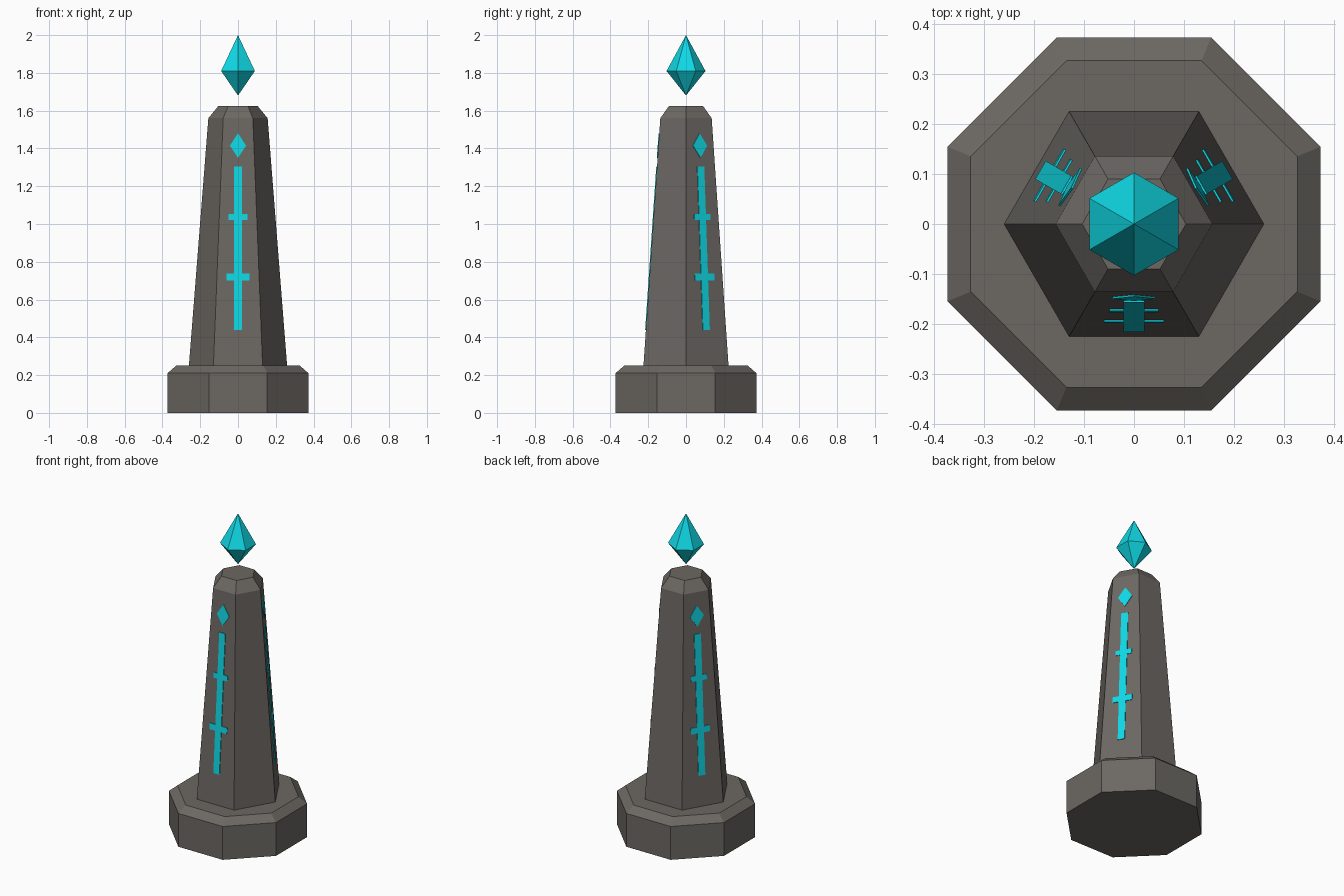
import bpy
import bmesh
from math import cos, sin, pi, radians
from mathutils import Matrix, Vector

cube = bpy.data.objects.get("Cube")
if cube:
    bpy.data.objects.remove(cube, do_unlink=True)


def make_material(name, rgb):
    mat = bpy.data.materials.new(name)
    mat.use_nodes = True
    mat.diffuse_color = (*rgb, 1)
    mat.node_tree.nodes["Principled BSDF"].inputs["Base Color"].default_value = (*rgb, 1)
    return mat


stone = make_material("warm grey stone", (0.15, 0.138, 0.125))
cyan = make_material("glowing cyan", (0.005, 0.69, 0.78))


def add_object(name, bm, mat):
    bmesh.ops.recalc_face_normals(bm, faces=bm.faces)
    mesh = bpy.data.meshes.new(name)
    bm.to_mesh(mesh)
    bm.free()
    mesh.materials.append(mat)
    obj = bpy.data.objects.new(name, mesh)
    bpy.context.collection.objects.link(obj)
    return obj


def lathe(name, sides, turn, profile, mat):
    """Stack flat-sided rings of (radius, height); radius 0 makes a point."""
    bm = bmesh.new()
    rings = []
    for radius, z in profile:
        count = sides if radius else 1
        angles = [turn + 2 * pi * i / sides for i in range(count)]
        rings.append([bm.verts.new((radius * cos(a), radius * sin(a), z)) for a in angles])
    for low, high in zip(rings, rings[1:]):
        for i in range(sides):
            j = (i + 1) % sides
            corners = [low[i % len(low)], low[j % len(low)],
                       high[j % len(high)], high[i % len(high)]]
            bm.faces.new(list(dict.fromkeys(corners)))
    for ring in (rings[0], rings[-1]):
        if len(ring) > 2:
            bm.faces.new(ring)
    return add_object(name, bm, mat)


# Stone pedestal, tapered shaft and floating crystal
FOOT_R, FOOT_Z = 0.26, 0.25
NECK_R, NECK_Z = 0.157, 1.56
lathe("pedestal", 8, pi / 8, [(0.404, 0), (0.404, 0.21), (0.354, FOOT_Z)], stone)
lathe("shaft", 6, 0, [(FOOT_R, FOOT_Z), (NECK_R, NECK_Z), (0.104, 1.625)], stone)
lathe("crystal", 6, pi / 2, [(0, 1.68), (0.103, 1.81), (0, 2.0)], cyan)


# Rune shapes as (sideways, height) outlines
def bar(half_width, bottom, top):
    return [(-half_width, bottom), (half_width, bottom), (half_width, top), (-half_width, top)]


runes = {
    "rune_stem": bar(0.021, 0.44, 1.305),
    "rune_lower_bar": bar(0.06, 0.70, 0.738),
    "rune_upper_bar": bar(0.049, 1.02, 1.053),
    "rune_diamond": [(0, 1.35), (0.043, 1.415), (0, 1.48), (-0.043, 1.415)],
}


def face_depth(z):
    """Distance from the axis to a shaft face at a height."""
    t = (z - FOOT_Z) / (NECK_Z - FOOT_Z)
    return (FOOT_R + (NECK_R - FOOT_R) * t) * cos(pi / 6)


# Thin rune plates laid on every other shaft face
for side, angle in (("front", 0), ("back_left", 120), ("back_right", 240)):
    turn = Matrix.Rotation(radians(angle), 3, "Z")
    for name, outline in runes.items():
        bm = bmesh.new()
        inner, outer = [
            [bm.verts.new(turn @ Vector((x, -face_depth(z) - lift, z))) for x, z in outline]
            for lift in (-0.002, 0.004)]
        bm.faces.new(inner)
        bm.faces.new(outer)
        for i in range(4):
            j = (i + 1) % 4
            bm.faces.new((inner[i], inner[j], outer[j], outer[i]))
        add_object(f"{side}_{name}", bm, cyan)
